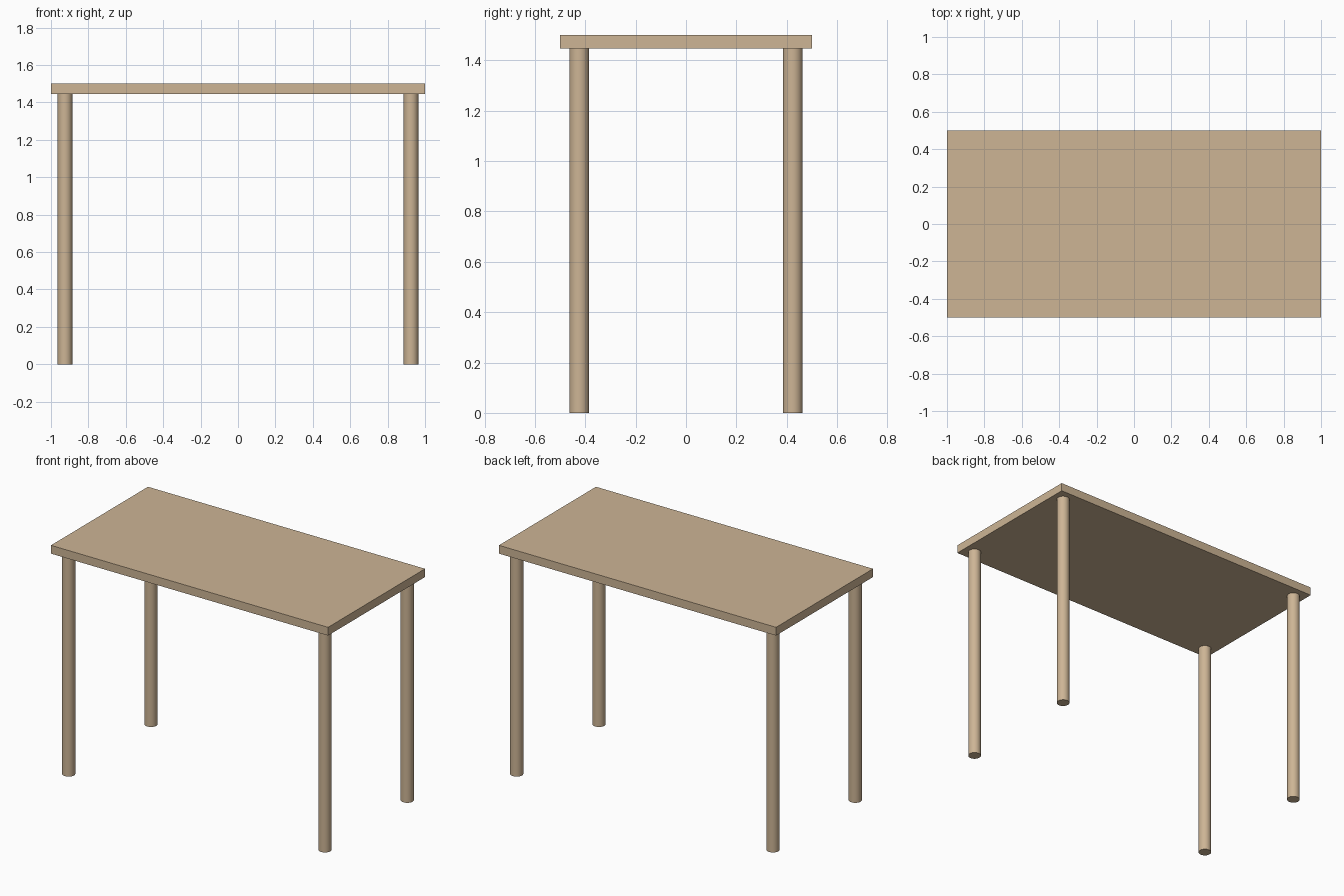
import bpy

if "Cube" in bpy.data.objects:
    bpy.data.objects.remove(bpy.data.objects["Cube"])

TOP_Z, UNDER_Z = 1.50, 1.446
LEG_X, LEG_Y, LEG_R = 0.925, 0.424, 0.039

wood = bpy.data.materials.new("light_wood")
wood.diffuse_color = (0.61, 0.46, 0.30, 1)
wood.use_nodes = True
wood.node_tree.nodes["Principled BSDF"].inputs["Base Color"].default_value = wood.diffuse_color

# Table top: one flat slab
bpy.ops.mesh.primitive_cube_add(size=1, location=(0, 0, (TOP_Z + UNDER_Z) / 2))
top = bpy.context.object
top.name = "table_top"
top.scale = (2, 1, TOP_Z - UNDER_Z)
bpy.ops.object.transform_apply(location=False, rotation=False, scale=True)
top.data.materials.append(wood)


# Round legs, one near each corner
def add_leg(name, x, y):
    bpy.ops.mesh.primitive_cylinder_add(
        vertices=32, radius=LEG_R, depth=UNDER_Z, location=(x, y, UNDER_Z / 2))
    leg = bpy.context.object
    leg.name = name
    leg.data.materials.append(wood)
    bpy.ops.object.shade_smooth_by_angle()


for depth_name, sy in (("front", -1), ("back", 1)):
    for side_name, sx in (("left", -1), ("right", 1)):
        add_leg(f"{depth_name}_{side_name}_leg", sx * LEG_X, sy * LEG_Y)
